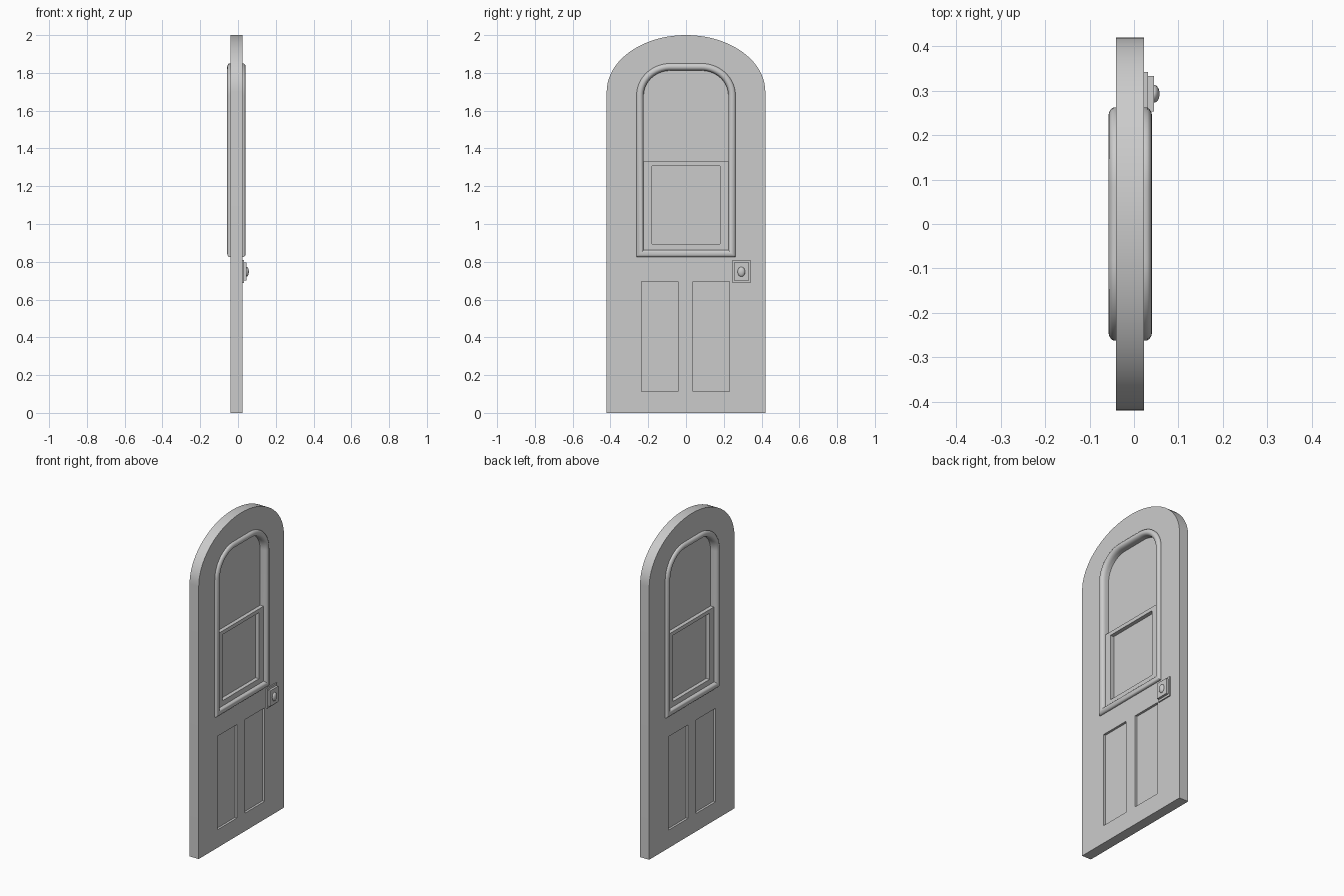
import bpy, bmesh, math
from mathutils import Matrix

if "Cube" in bpy.data.objects:
    bpy.data.objects.remove(bpy.data.objects["Cube"])

XF, XB = 0.023, -0.04          # the two faces of the door slab
MID = (XF + XB) / 2
# plan axes (u, v) become world (y, z); plan depth becomes world x
TURN = Matrix(((0, 0, 1, 0), (1, 0, 0, 0), (0, 1, 0, 0), (0, 0, 0, 1)))


def rect(y0, y1, z0, z1):
    return [(y0, z0), (y1, z0), (y1, z1), (y0, z1)]


def arch(hw, z0, z1, ry, rz, n=20):
    """Outline with square bottom corners and elliptical top corners."""
    pts = [(-hw, z0), (hw, z0)]
    right = []
    for i in range(n + 1):
        a = math.pi / 2 * i / n
        right.append((hw - ry + ry * math.cos(a), z1 - rz + rz * math.sin(a)))
    left = [(-y, z) for y, z in reversed(right)]
    if abs(hw - ry) < 1e-6:
        left = left[1:]
    return pts + right + left


def smooth(ob, angle=35):
    bpy.ops.object.select_all(action='DESELECT')
    ob.select_set(True)
    bpy.context.view_layer.objects.active = ob
    bpy.ops.object.shade_smooth_by_angle(angle=math.radians(angle))


def board(name, x0, x1, *outlines):
    """Flat board; outlines after the first become holes."""
    cu = bpy.data.curves.new(name, 'CURVE')
    cu.dimensions = '2D'
    cu.fill_mode = 'BOTH'
    cu.extrude = (x1 - x0) / 2
    for pts in outlines:
        sp = cu.splines.new('POLY')
        sp.points.add(len(pts) - 1)
        for p, (u, v) in zip(sp.points, pts):
            p.co = (u, v, 0, 1)
        sp.use_cyclic_u = True
    ob = bpy.data.objects.new(name, cu)
    bpy.context.collection.objects.link(ob)
    ob.matrix_world = Matrix.Translation(((x0 + x1) / 2, 0, 0)) @ TURN
    bpy.ops.object.select_all(action='DESELECT')
    ob.select_set(True)
    bpy.context.view_layer.objects.active = ob
    bpy.ops.object.convert(target='MESH')
    ob = bpy.context.view_layer.objects.active
    smooth(ob)
    return ob


def moulding(name, profile):
    """Closed (inset, x) profile swept round the window outline."""
    bm = bmesh.new()
    rings = []
    for o, x in profile:
        pts = arch(0.262 - o, 0.825 + o, 1.85 - o, 0.18 - o, 0.17 - o)
        rings.append([bm.verts.new((x, y, z)) for y, z in pts])
    for i, a in enumerate(rings):
        b = rings[(i + 1) % len(rings)]
        for j in range(len(a)):
            k = (j + 1) % len(a)
            bm.faces.new((a[j], a[k], b[k], b[j]))
    bmesh.ops.recalc_face_normals(bm, faces=bm.faces)
    me = bpy.data.meshes.new(name)
    bm.to_mesh(me)
    bm.free()
    ob = bpy.data.objects.new(name, me)
    bpy.context.collection.objects.link(ob)
    smooth(ob, 40)


# Arched outer casing and the door leaf inside it
inner = arch(0.345, 0, 1.92, 0.345, 0.24)
board("casing", XB, XF, arch(0.42, 0, 2.0, 0.42, 0.30), inner)
panels = [(-0.235, -0.042), (0.038, 0.23)]
opening = arch(0.24, 0.847, 1.828, 0.158, 0.148)
board("door_leaf", XB, XF, inner, opening,
      *[rect(a, b, 0.112, 0.695) for a, b in panels])

# Recessed lower panels
for i, (a, b) in enumerate(panels):
    board(f"lower_panel_{i + 1}", XB + 0.014, XF - 0.014, rect(a, b, 0.112, 0.695))

# Rounded window moulding standing proud of both faces
W, H = 0.038, 0.0175
half = [(0, XF), (0, XF + 0.007), (0.004, XF + 0.012), (0.010, XF + 0.016),
        (0.018, XF + H), (0.026, XF + 0.016), (0.032, XF + 0.011),
        (0.036, XF + 0.004), (W, XF - 0.006)]
moulding("window_moulding", half + [(o, 2 * MID - x) for o, x in reversed(half)])

# Glass and lower sash
board("window_pane", MID - 0.004, MID + 0.004, opening)
board("lower_sash", MID - 0.028, MID + 0.028,
      rect(-0.226, 0.226, 0.862, 1.33), rect(-0.18, 0.18, 0.895, 1.307))

# Lock plates and oval knob on one face
board("lock_plate", XF - 0.002, 0.031, rect(0.245, 0.342, 0.687, 0.81))
board("lock_cover", 0.030, 0.045, rect(0.253, 0.333, 0.70, 0.797))
bpy.ops.mesh.primitive_uv_sphere_add(segments=24, ring_count=12, radius=1,
                                     location=(0.045, 0.293, 0.747))
knob = bpy.context.object
knob.name = "knob"
knob.scale = (0.0125, 0.02, 0.026)
bpy.ops.object.transform_apply(location=False, rotation=False, scale=True)
smooth(knob, 60)
